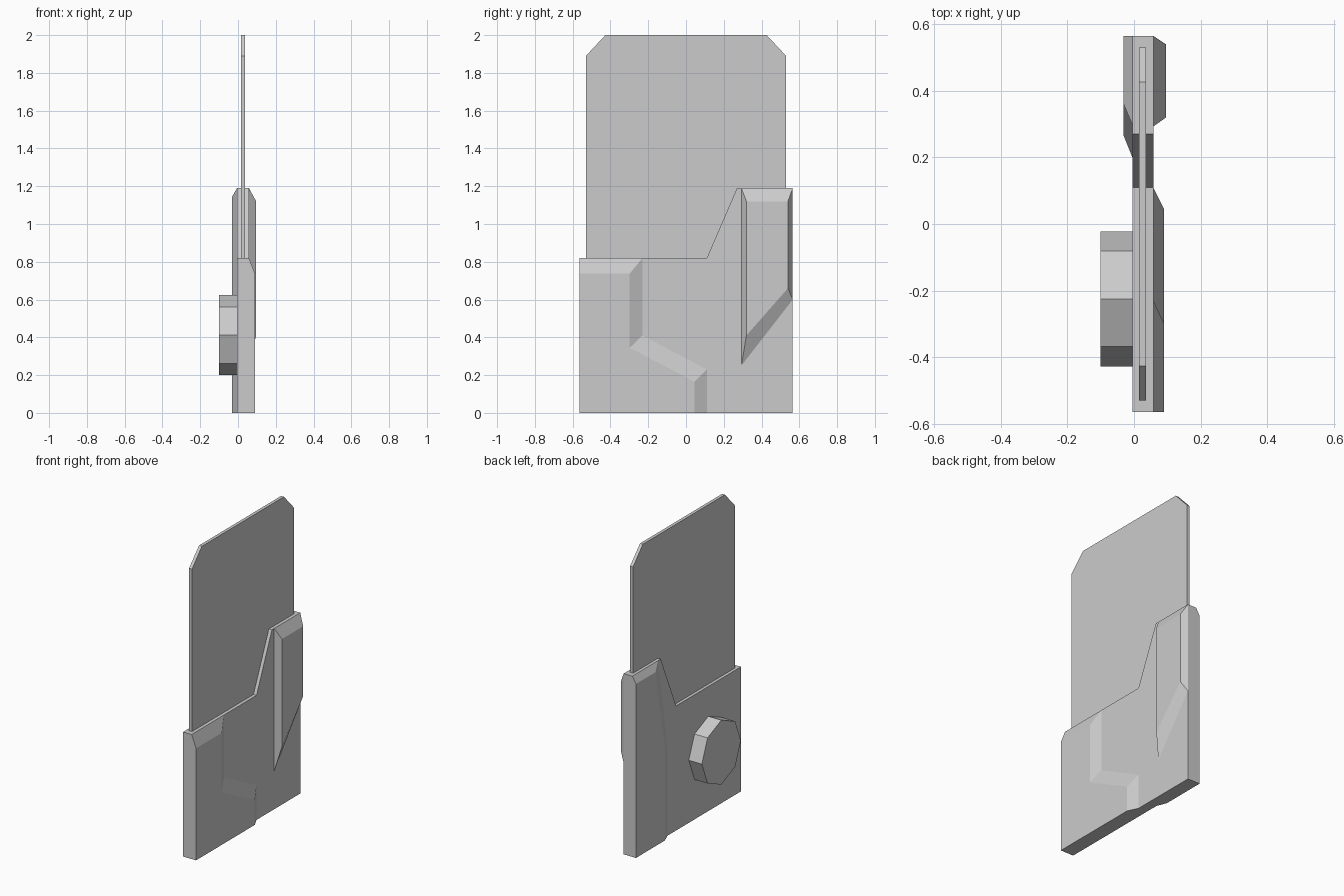
import bpy, bmesh
from math import cos, sin, tau

if "Cube" in bpy.data.objects:
    bpy.data.objects.remove(bpy.data.objects["Cube"])

X_BACK, X_FRONT = -0.005, 0.058   # faces of the main body


def loft(name, x0, base, x1, top):
    """Solid between two matching (y, z) outlines lying at x0 and x1."""
    bm = bmesh.new()
    a = [bm.verts.new((x0, y, z)) for y, z in base]
    b = [bm.verts.new((x1, y, z)) for y, z in top]
    bm.faces.new(a)
    bm.faces.new(b[::-1])
    n = len(a)
    for i in range(n):
        j = (i + 1) % n
        bm.faces.new((a[i], b[i], b[j], a[j]))
    bmesh.ops.recalc_face_normals(bm, faces=bm.faces[:])
    mesh = bpy.data.meshes.new(name)
    bm.to_mesh(mesh)
    bm.free()
    obj = bpy.data.objects.new(name, mesh)
    bpy.context.collection.objects.link(obj)
    return obj


def slab(name, x0, x1, outline):
    return loft(name, x0, outline, x1, outline)


# Thin upper plate with clipped corners, seated in the body
half = [(0.53, 0.7), (0.53, 1.89), (0.427, 2.0)]
slab("upper_plate", 0.015, 0.036, half + [(-y, z) for y, z in reversed(half)])

# Main body with its tall side step
slab("body", X_BACK, X_FRONT,
     [(-0.565, 0), (0.565, 0), (0.565, 1.19), (0.27, 1.19), (0.11, 0.82), (-0.565, 0.82)])

# Stepped raised panel with sloped edges
loft("stepped_panel",
     X_FRONT, [(-0.565, 0), (0.11, 0), (0.11, 0.23), (-0.23, 0.41), (-0.23, 0.82), (-0.565, 0.82)],
     0.09, [(-0.565, 0), (0.045, 0), (0.045, 0.165), (-0.298, 0.345), (-0.298, 0.737), (-0.565, 0.737)])

# Tall slanted panel on the same side
loft("slanted_panel",
     X_FRONT, [(0.293, 0.25), (0.565, 0.6), (0.565, 1.19), (0.293, 1.19)],
     0.096, [(0.32, 0.41), (0.54, 0.66), (0.54, 1.12), (0.32, 1.12)])

# Raised strip on the opposite side
loft("rear_strip",
     X_BACK, [(0.2, 0), (0.565, 0), (0.565, 1.19), (0.3, 1.19), (0.2, 0.6)],
     -0.031, [(0.265, 0), (0.565, 0), (0.565, 1.145), (0.36, 1.145), (0.265, 0.6)])

# Eight-sided knob
slab("knob", X_BACK, -0.1,
     [(-0.225 + 0.203 * cos(tau * i / 8), 0.412 + 0.212 * sin(tau * i / 8)) for i in range(8)])
